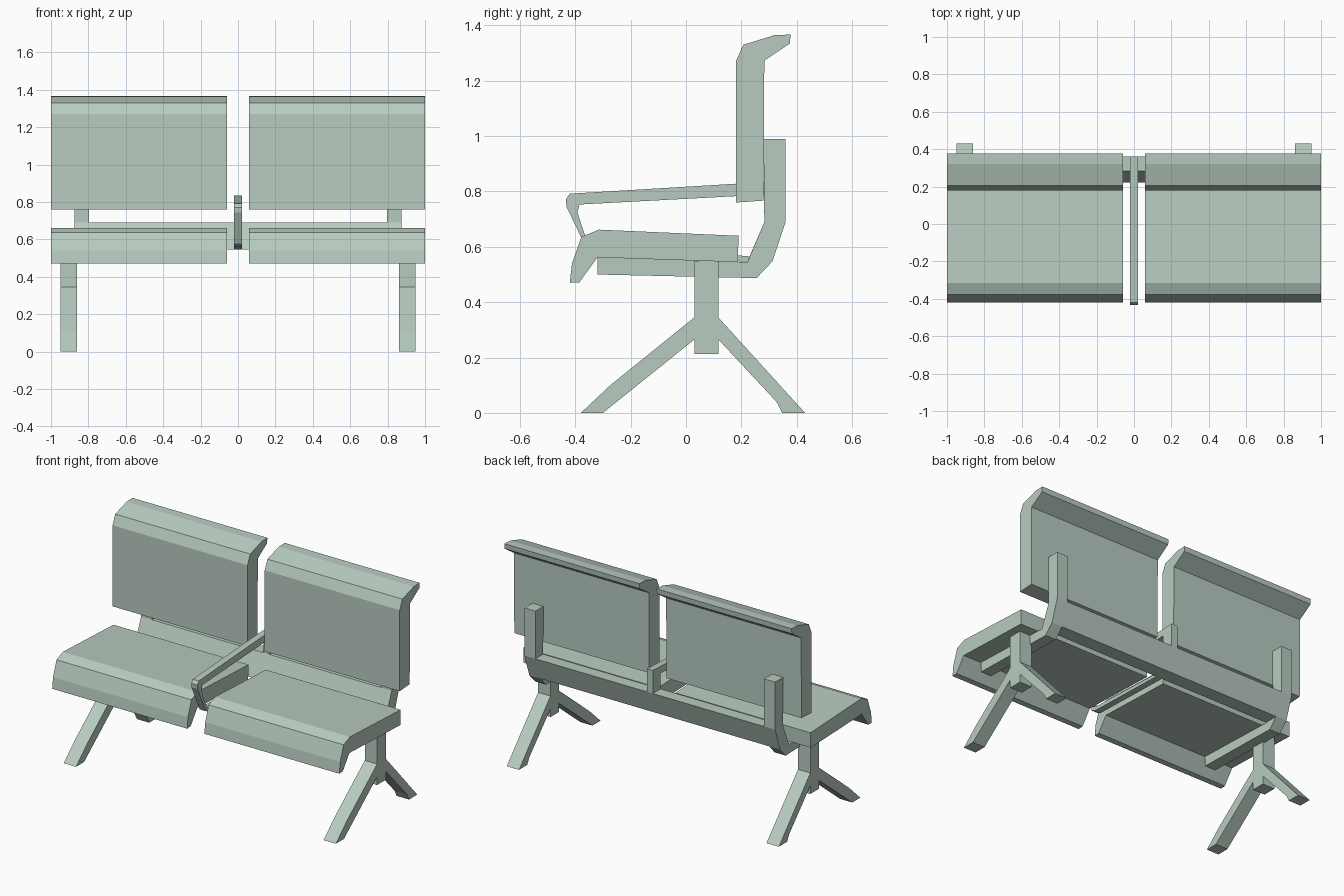
import bpy
import bmesh

sage = bpy.data.materials.new("sage green")
sage.diffuse_color = (0.48, 0.60, 0.53, 1)


def extrude(name, outline, x0, x1):
    """Solid from a side outline of (y, z) points, running from x0 to x1."""
    bm = bmesh.new()
    face = bm.faces.new([bm.verts.new((x0, y, z)) for y, z in outline])
    new = bmesh.ops.extrude_face_region(bm, geom=[face])["geom"]
    verts = [v for v in new if isinstance(v, bmesh.types.BMVert)]
    bmesh.ops.translate(bm, verts=verts, vec=(x1 - x0, 0, 0))
    bmesh.ops.recalc_face_normals(bm, faces=bm.faces)
    mesh = bpy.data.meshes.new(name)
    bm.to_mesh(mesh)
    bm.free()
    mesh.materials.append(sage)
    obj = bpy.data.objects.new(name, mesh)
    bpy.context.collection.objects.link(obj)
    return obj


def pair(name, outline, x0, x1):
    """The same part on the left and on the right."""
    extrude("right_" + name, outline, x0, x1)
    extrude("left_" + name, outline, -x1, -x0)


# Seat with drooping front lip
pair("seat", [(-0.42, 0.47), (-0.385, 0.472), (-0.32, 0.562), (0.187, 0.545),
              (0.19, 0.64), (-0.315, 0.662), (-0.378, 0.636), (-0.412, 0.54)],
     0.06, 1.0)

# Backrest with rolled-over top
pair("backrest", [(0.18, 0.76), (0.18, 1.27), (0.207, 1.33), (0.32, 1.365),
                  (0.378, 1.367), (0.375, 1.334), (0.283, 1.273), (0.28, 0.767)],
     0.06, 1.0)

# Bent bracket under the seat and up behind the backrest
pair("bracket", [(-0.32, 0.50), (0.255, 0.487), (0.312, 0.547), (0.36, 0.69),
                 (0.36, 0.99), (0.28, 0.99), (0.283, 0.69), (0.222, 0.545),
                 (0.187, 0.545), (-0.32, 0.562)],
     0.797, 0.873)

# Rear beam joining the brackets
extrude("rear_beam", [(0.222, 0.547), (0.312, 0.547), (0.36, 0.69), (0.283, 0.69)],
        -0.797, 0.797)

# Leg: post with splayed front and back feet
pair("leg", [(0.03, 0.548), (0.03, 0.345), (-0.27, 0.103), (-0.38, 0), (-0.30, 0),
             (0.03, 0.265), (0.03, 0.213), (0.117, 0.213), (0.117, 0.265),
             (0.327, 0.04), (0.348, 0), (0.43, 0), (0.117, 0.345), (0.117, 0.548)],
     0.862, 0.948)

# Central armrest loop: rear post, top rail, front strut and lower rail
extrude("armrest", [(0.36, 0.69), (0.36, 0.835), (0.18, 0.828), (-0.42, 0.792),
                    (-0.434, 0.772), (-0.432, 0.745), (-0.38, 0.637),
                    (-0.35, 0.575), (-0.32, 0.562), (0.225, 0.547), (0.225, 0.567),
                    (-0.31, 0.585), (-0.335, 0.593), (-0.366, 0.645),
                    (-0.392, 0.724), (-0.385, 0.753), (0.18, 0.783),
                    (0.283, 0.788), (0.283, 0.69)],
        -0.021, 0.021)
